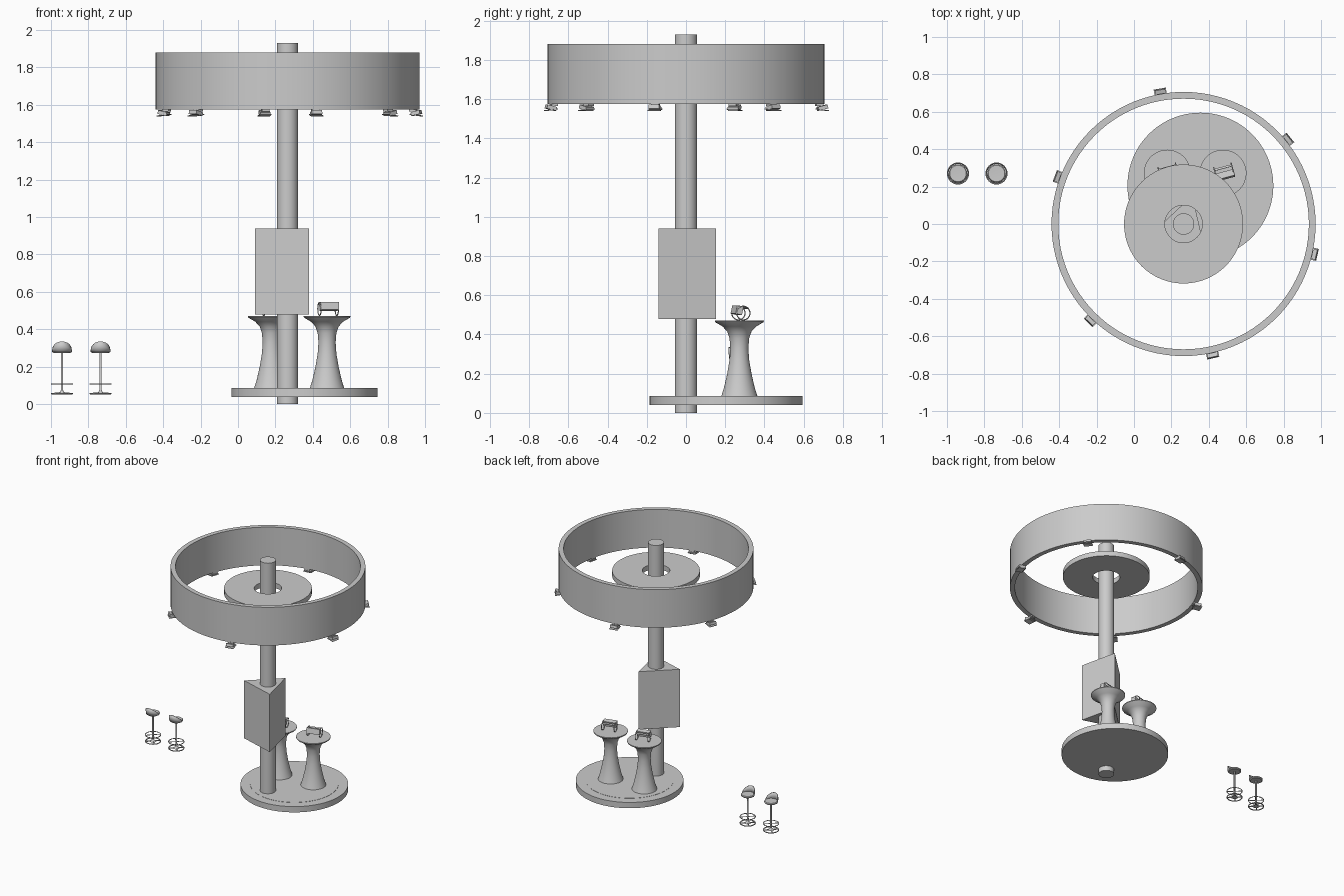
import bpy, bmesh, math
from mathutils import Matrix, Vector

if "Cube" in bpy.data.objects:
    bpy.data.objects.remove(bpy.data.objects["Cube"])

CX, CY = 0.265, 0.0   # column axis


def finish(name, bm, loc=(0, 0, 0), rot=(0, 0, 0), smooth=True):
    bmesh.ops.recalc_face_normals(bm, faces=bm.faces)
    me = bpy.data.meshes.new(name)
    bm.to_mesh(me)
    bm.free()
    ob = bpy.data.objects.new(name, me)
    bpy.context.collection.objects.link(ob)
    ob.location, ob.rotation_euler = loc, rot
    if smooth:
        bpy.ops.object.select_all(action='DESELECT')
        ob.select_set(True)
        bpy.context.view_layer.objects.active = ob
        bpy.ops.object.shade_smooth_by_angle(angle=math.radians(35))
    return ob


def lathe(name, profile, loc, seg=48, closed=False):
    """Spin an (r, z) profile about z; closed profiles make rings."""
    bm = bmesh.new()
    vs = [bm.verts.new((r, 0, z)) for r, z in profile]
    n = len(vs)
    es = [bm.edges.new((vs[i], vs[(i + 1) % n])) for i in range(n if closed else n - 1)]
    bmesh.ops.spin(bm, geom=vs + es, cent=(0, 0, 0), axis=(0, 0, 1),
                   angle=2 * math.pi, steps=seg, use_merge=True)
    bmesh.ops.remove_doubles(bm, verts=bm.verts, dist=1e-5)
    return finish(name, bm, loc)


def disc(name, r, z0, z1, loc, seg=48):
    return lathe(name, [(0, z0), (r, z0), (r, z1), (0, z1)], loc, seg)


def band(name, r0, r1, z0, z1, loc, seg=96):
    return lathe(name, [(r0, z0), (r1, z0), (r1, z1), (r0, z1)], loc, seg, True)


def torus(name, R, r, z, loc, seg=32, sides=8):
    pts = [(R + r * math.cos(2 * math.pi * i / sides),
            z + r * math.sin(2 * math.pi * i / sides)) for i in range(sides)]
    return lathe(name, pts, loc, seg, True)


def box(name, size, mat):
    bm = bmesh.new()
    bmesh.ops.create_cube(bm, size=1, matrix=mat @ Matrix.Diagonal((*size, 1)))
    return finish(name, bm, smooth=False)


def T(*v):
    return Matrix.Translation(v)


def R(deg, axis):
    return Matrix.Rotation(math.radians(deg), 4, axis)


# Column, overhead ring and suspended inner disc
disc("column", 0.057, 0, 1.93, (CX, CY, 0))
band("overhead_ring", 0.67, 0.706, 1.575, 1.88, (CX, CY, 0))
band("inner_disc", 0.10, 0.318, 1.665, 1.705, (CX, CY, 0))

# Round platform with thin inlay
disc("platform", 0.39, 0.039, 0.085, (0.355, 0.205, 0), 96)
disc("platform_inlay", 0.32, 0.08, 0.0865, (0.355, 0.205, 0), 96)

# Three-sided display around the column
bm = bmesh.new()
tri = [bm.verts.new((0.174 * math.cos(math.radians(a)), 0.174 * math.sin(math.radians(a)), 0.478))
       for a in (73, 193, 313)]
f = bm.faces.new(tri)
ext = bmesh.ops.extrude_face_region(bm, geom=[f])
bmesh.ops.translate(bm, vec=(0, 0, 0.462),
                    verts=[v for v in ext["geom"] if isinstance(v, bmesh.types.BMVert)])
finish("display_prism", bm, (0.261, -0.014, 0), smooth=False)

# Spotlights under the ring: mount, tilted body and front flap
for i, a in enumerate((100, 39, -13, -77.5, 226, 159.5)):
    base = T(CX, CY, 0) @ R(a, 'Z') @ T(0.702, 0, 0)
    box(f"spot_mount_{i}", (0.036, 0.04, 0.012), base @ T(-0.012, 0, 1.57))
    box(f"spot_body_{i}", (0.05, 0.056, 0.02), base @ T(0.004, 0, 1.556) @ R(-14, 'Y'))
    box(f"spot_flap_{i}", (0.06, 0.066, 0.004), base @ T(0.003, 0, 1.545) @ R(8, 'Y'))

# Trumpet tables, each with a visor on two strap hoops
table = [(0, 0.085), (0.092, 0.085), (0.078, 0.13), (0.062, 0.20), (0.05, 0.27), (0.046, 0.33),
         (0.05, 0.38), (0.062, 0.415), (0.085, 0.44), (0.122, 0.462), (0.125, 0.466),
         (0.125, 0.472), (0, 0.472)]
for side, x in (("left", 0.178), ("right", 0.476)):
    y = 0.272
    lathe(f"table_{side}", table, (x, y, 0))
    base = T(x + 0.008, y, 0) @ R(15, 'Z')
    box(f"visor_{side}", (0.10, 0.034, 0.042), base @ T(0, -0.012, 0.523) @ R(-12, 'X'))
    box(f"visor_strap_{side}", (0.096, 0.012, 0.003), base @ T(0, 0.03, 0.535) @ R(-30, 'X'))
    for k in (-1, 1):
        hoop = torus(f"strap_hoop_{side}_{k}", 0.035, 0.003, 0, (0, 0, 0))
        hoop.matrix_world = base @ T(0.048 * k, 0.008, 0.509) @ R(90, 'Y')

# Bar stools with foot rings, crossed feet and curved backs
for i, x in enumerate((-0.941, -0.735)):
    loc = (x, 0.27, 0)
    torus(f"stool_floor_ring_{i}", 0.055, 0.004, 0.056, loc)
    torus(f"stool_foot_ring_{i}", 0.056, 0.003, 0.107, loc)
    for k in (0, 90):
        m = T(*loc) @ R(45 + k, 'Z')
        box(f"stool_foot_{i}_{k}", (0.11, 0.007, 0.006), m @ T(0, 0, 0.058))
        box(f"stool_spoke_{i}_{k}", (0.11, 0.004, 0.004), m @ T(0, 0, 0.107))
    lathe(f"stool_post_{i}", [(0, 0.054), (0.025, 0.056), (0.012, 0.064), (0.0065, 0.072),
                              (0.0065, 0.276), (0, 0.276)], loc, 16)
    lathe(f"stool_seat_{i}", [(0, 0.272), (0.042, 0.272), (0.049, 0.277), (0.049, 0.284),
                              (0.044, 0.288), (0, 0.286)], loc, 32)
    bm = bmesh.new()
    rows = []
    for s in range(17):
        t = s / 16
        a = math.pi * (1 + t)
        h = 0.003 + 0.054 * math.sin(math.pi * t) ** 0.8
        c, d = math.cos(a), math.sin(a)
        rows.append([bm.verts.new((c * r, d * r, 0.278 + h * k))
                     for r, k in ((0.047, 0), (0.050, 0.5), (0.050, 1))])
    for p, q in zip(rows, rows[1:]):
        for j in range(2):
            bm.faces.new((p[j], q[j], q[j + 1], p[j + 1]))
    back = finish(f"stool_back_{i}", bm, loc)
    sol = back.modifiers.new("thickness", 'SOLIDIFY')
    sol.thickness, sol.offset = 0.006, 0
